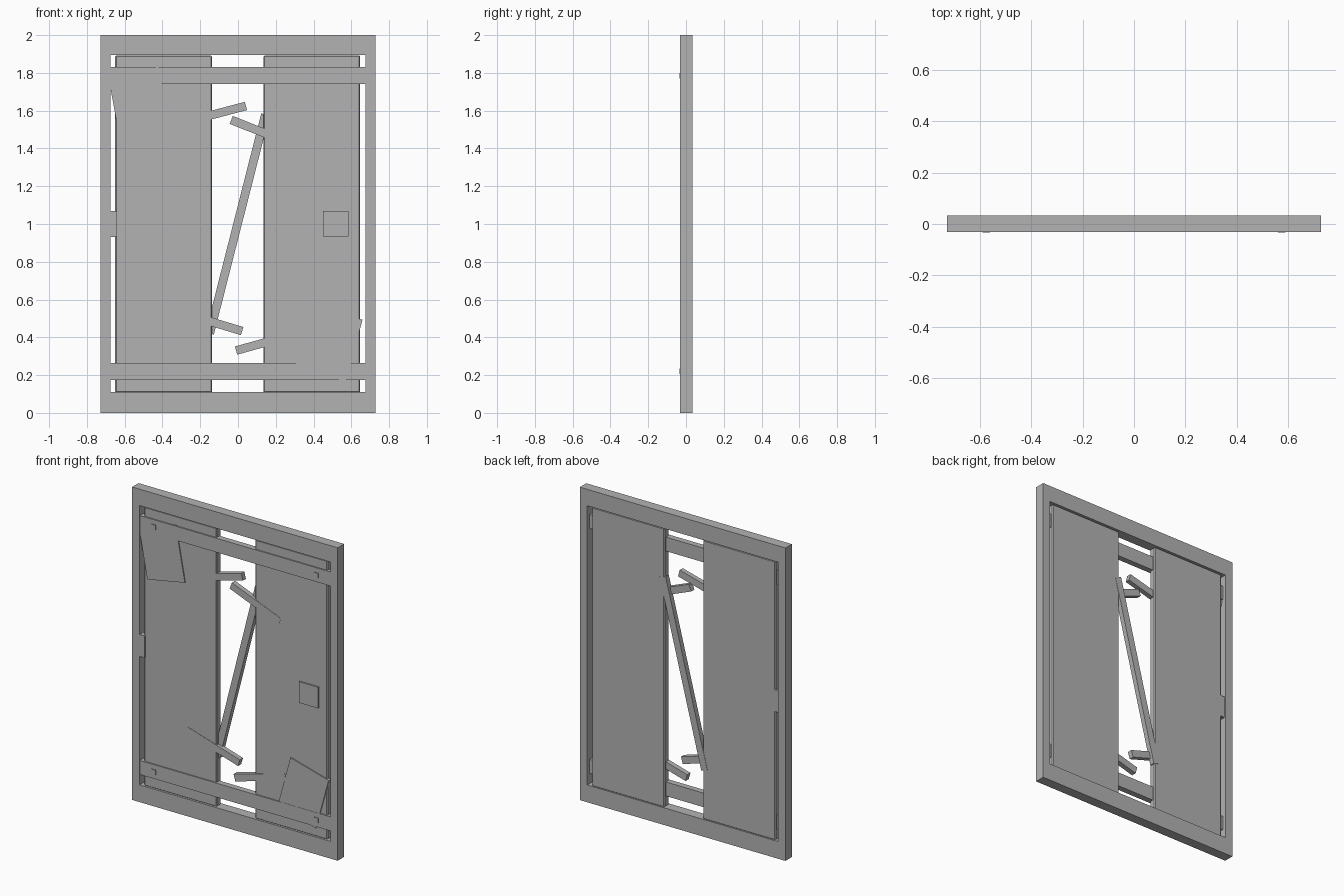
import bpy, math
from mathutils import Matrix

if "Cube" in bpy.data.objects:
    bpy.data.objects.remove(bpy.data.objects["Cube"])

grey = bpy.data.materials.new("plain grey")
grey.diffuse_color = (0.45, 0.45, 0.45, 1)
grey.use_nodes = True
grey.node_tree.nodes["Principled BSDF"].inputs["Base Color"].default_value = grey.diffuse_color


def mesh_object(name, verts, faces):
    me = bpy.data.meshes.new(name)
    me.from_pydata(verts, [], faces)
    me.materials.append(grey)
    ob = bpy.data.objects.new(name, me)
    bpy.context.collection.objects.link(ob)
    return ob


def box(name, x0, x1, y0, y1, z0, z1, bevel=0):
    verts = [(x, y, z) for x in (x0, x1) for y in (y0, y1) for z in (z0, z1)]
    faces = [(0, 1, 3, 2), (4, 6, 7, 5), (0, 4, 5, 1),
             (2, 3, 7, 6), (0, 2, 6, 4), (1, 5, 7, 3)]
    ob = mesh_object(name, verts, faces)
    if bevel:
        mod = ob.modifiers.new("bevel", 'BEVEL')
        mod.width = bevel
        mod.segments = 1
    return ob


def plank(name, a, b, width, y0, y1):
    """Board running between two (x, z) points."""
    dx, dz = b[0] - a[0], b[1] - a[1]
    half = math.hypot(dx, dz) / 2
    ob = box(name, -half, half, y0, y1, -width / 2, width / 2)
    ob.data.transform(Matrix.Translation(((a[0] + b[0]) / 2, 0, (a[1] + b[1]) / 2))
                      @ Matrix.Rotation(-math.atan2(dz, dx), 4, 'Y'))
    return ob


# Outer frame as one closed ring
FRONT, BACK = -0.031, 0.034
loops = []
for y in (FRONT, BACK):
    for hx, z0, z1 in ((0.727, 0, 2), (0.675, 0.11, 1.895)):
        loops += [(-hx, y, z0), (hx, y, z0), (hx, y, z1), (-hx, y, z1)]
faces = []
for i in range(4):
    j = (i + 1) % 4
    faces += [(i, j, 4 + j, 4 + i), (8 + j, 8 + i, 12 + i, 12 + j),
              (j, i, 8 + i, 8 + j), (4 + i, 4 + j, 12 + j, 12 + i)]
mesh_object("frame", loops, faces)

# Two door panels with chamfered edges
box("left_door", -0.65, -0.137, -0.02, 0.027, 0.107, 1.892, 0.006)
box("right_door", 0.135, 0.647, -0.02, 0.027, 0.107, 1.892, 0.006)

# Cross beams and their studs
for label, z0, z1 in (("lower", 0.175, 0.265), ("upper", 1.74, 1.83)):
    box(label + "_beam", -0.68, 0.68, -0.028, 0.01, z0, z1)
    for side, x in (("left", -0.575), ("right", 0.575)):
        zc = (z0 + z1) / 2
        box(f"{label}_{side}_stud", x - 0.015, x + 0.015, -0.034, -0.02,
            zc - 0.015, zc + 0.015)

# Long diagonal brace between the doors
plank("diagonal_brace", (-0.15, 0.42), (0.145, 1.58), 0.045, -0.003, 0.029)

# Broken slats
plank("upper_left_slat", (-0.31, 1.532), (0.042, 1.625), 0.045, -0.019, 0.012)
plank("upper_right_slat", (-0.036, 1.551), (0.31, 1.414), 0.045, -0.022, 0.01)
plank("lower_left_slat", (-0.35, 0.545), (0.022, 0.433), 0.045, -0.022, 0.01)
plank("lower_right_slat", (-0.01, 0.33), (0.35, 0.43), 0.045, -0.022, 0.01)

# Wide tilted boards nailed over the corners
plank("upper_corner_board", (-0.555, 1.81), (-0.49, 1.46), 0.27, -0.0265, 0.0)
plank("lower_corner_board", (0.524, 0.53), (0.434, 0.2), 0.28, -0.0265, 0.0)

# Lock plate and side catch
box("lock_plate", 0.45, 0.585, -0.029, 0.0, 0.935, 1.07)
box("side_catch", -0.69, -0.641, -0.029, 0.026, 0.93, 1.07)
